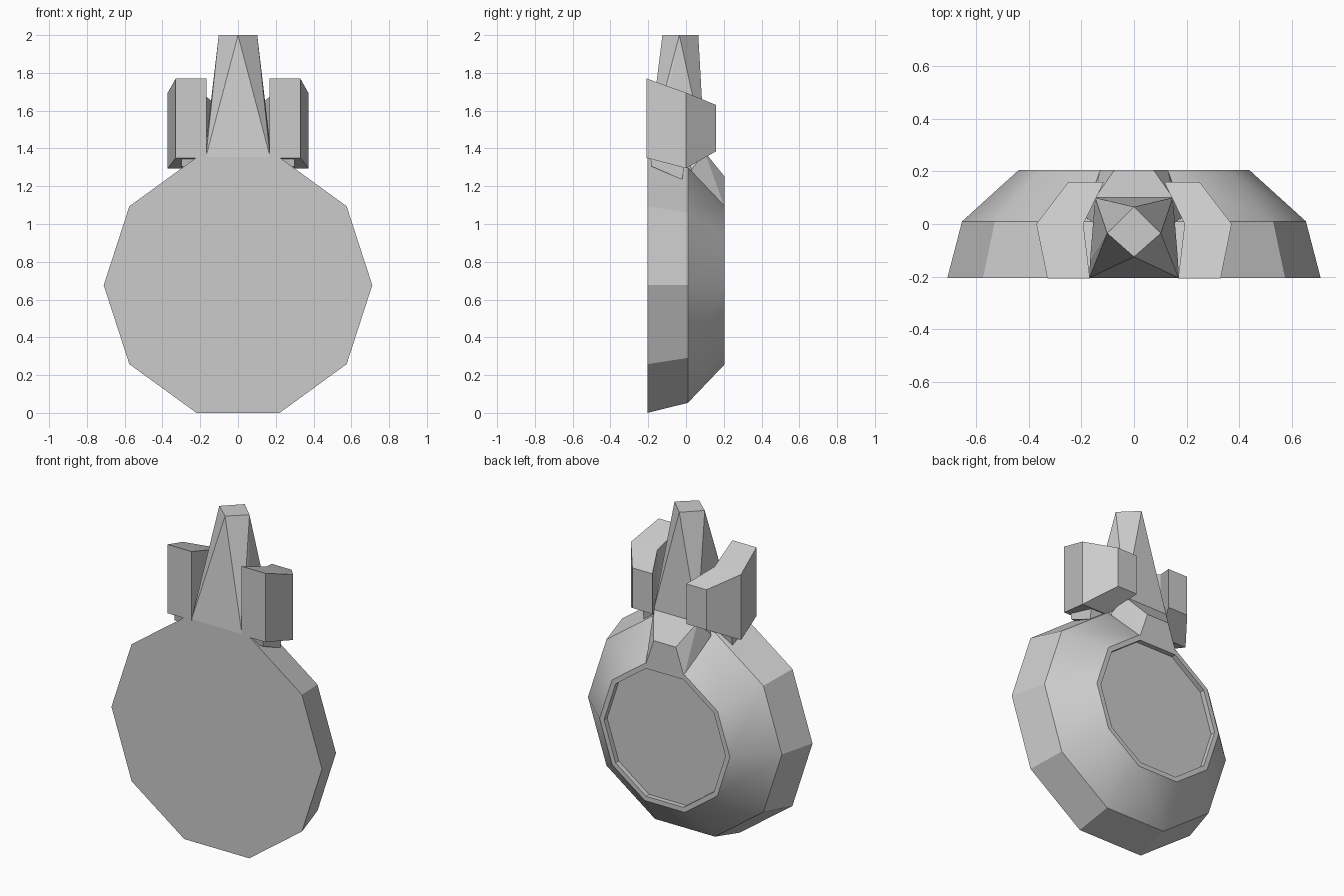
import bpy, bmesh, math

cube = bpy.data.objects.get("Cube")
if cube:
    bpy.data.objects.remove(cube, do_unlink=True)

grey = bpy.data.materials.new("plain_grey")
grey.use_nodes = True
grey.diffuse_color = (0.6, 0.6, 0.6, 1)
grey.node_tree.nodes["Principled BSDF"].inputs["Base Color"].default_value = (0.6, 0.6, 0.6, 1)


def finish(name, bm):
    bmesh.ops.recalc_face_normals(bm, faces=bm.faces)
    mesh = bpy.data.meshes.new(name)
    bm.to_mesh(mesh)
    bm.free()
    mesh.materials.append(grey)
    obj = bpy.data.objects.new(name, mesh)
    bpy.context.collection.objects.link(obj)
    return obj


def loft(name, sections):
    """Bridge equal-sized closed sections and cap both ends."""
    bm = bmesh.new()
    rows = [[bm.verts.new(p) for p in s] for s in sections]
    n = len(rows[0])
    for a, b in zip(rows, rows[1:]):
        for i in range(n):
            j = (i + 1) % n
            bm.faces.new((a[i], a[j], b[j], b[i]))
    bm.faces.new(rows[0])
    bm.faces.new(rows[-1])
    return finish(name, bm)


def hull(name, half):
    """Convex solid from points mirrored across x = 0."""
    bm = bmesh.new()
    points = {(s * x, y, z) for x, y, z in half for s in (1, -1)}
    for p in sorted(points):
        bm.verts.new(p)
    res = bmesh.ops.convex_hull(bm, input=bm.verts)
    loose = {g for g in res["geom_interior"] + res["geom_unused"]
             if isinstance(g, bmesh.types.BMVert)}
    bmesh.ops.delete(bm, geom=list(loose), context="VERTS")
    bmesh.ops.dissolve_limit(bm, angle_limit=0.01, verts=bm.verts, edges=bm.edges)
    return finish(name, bm)


def decagon(r, y):
    return [(r * math.cos(i * math.tau / 10), y, 0.676 + r * math.sin(i * math.tau / 10))
            for i in range(10)]


# Ten-sided body with a tapered back and a shallow recessed disc
body = loft("body", [decagon(r, y) for r, y in
                     ((0.711, -0.205), (0.655, 0.01), (0.44, 0.205), (0.41, 0.205), (0.41, 0.175))])
bpy.context.view_layer.objects.active = body
body.select_set(True)
bpy.ops.object.shade_smooth_by_angle(angle=math.radians(30))
body.select_set(False)

# Tapering tower: square foot twisting into a diamond top
hull("tower", [(0.17, -0.205, 1.355), (0.168, -0.145, 1.44), (0.148, 0.1, 1.38),
               (0.148, 0.1, 1.25), (0.17, -0.205, 1.25),
               (0, -0.125, 2), (0.102, -0.035, 2), (0, 0.065, 2)])

# Sloping block joining the tower to the back
hull("tower_back_block", [(0.148, 0.1, 1.38), (0.075, 0.205, 1.25), (0.13, 0.205, 1.085),
                          (0.19, 0.03, 1.29), (0.148, 0, 1.36), (0.15, 0, 1.1)])

# Angled side guards and the small lugs below them
for side, s in (("left", 1), ("right", -1)):
    guard = []
    for y, inner, outer, low, high in ((-0.208, 0.168, 0.33, 1.35, 1.77),
                                       (0, 0.193, 0.372, 1.295, 1.695),
                                       (0.16, 0.115, 0.25, 1.385, 1.63)):
        guard.append([(s * inner, y, low), (s * outer, y, low),
                      (s * outer, y, high), (s * inner, y, high)])
    loft(side + "_guard", guard)
    lug = ((-0.19, 1.36), (-0.182, 1.305), (-0.02, 1.235), (-0.005, 1.33))
    loft(side + "_lug", [[(s * x, y, z) for y, z in lug] for x in (0.2, 0.3)])
